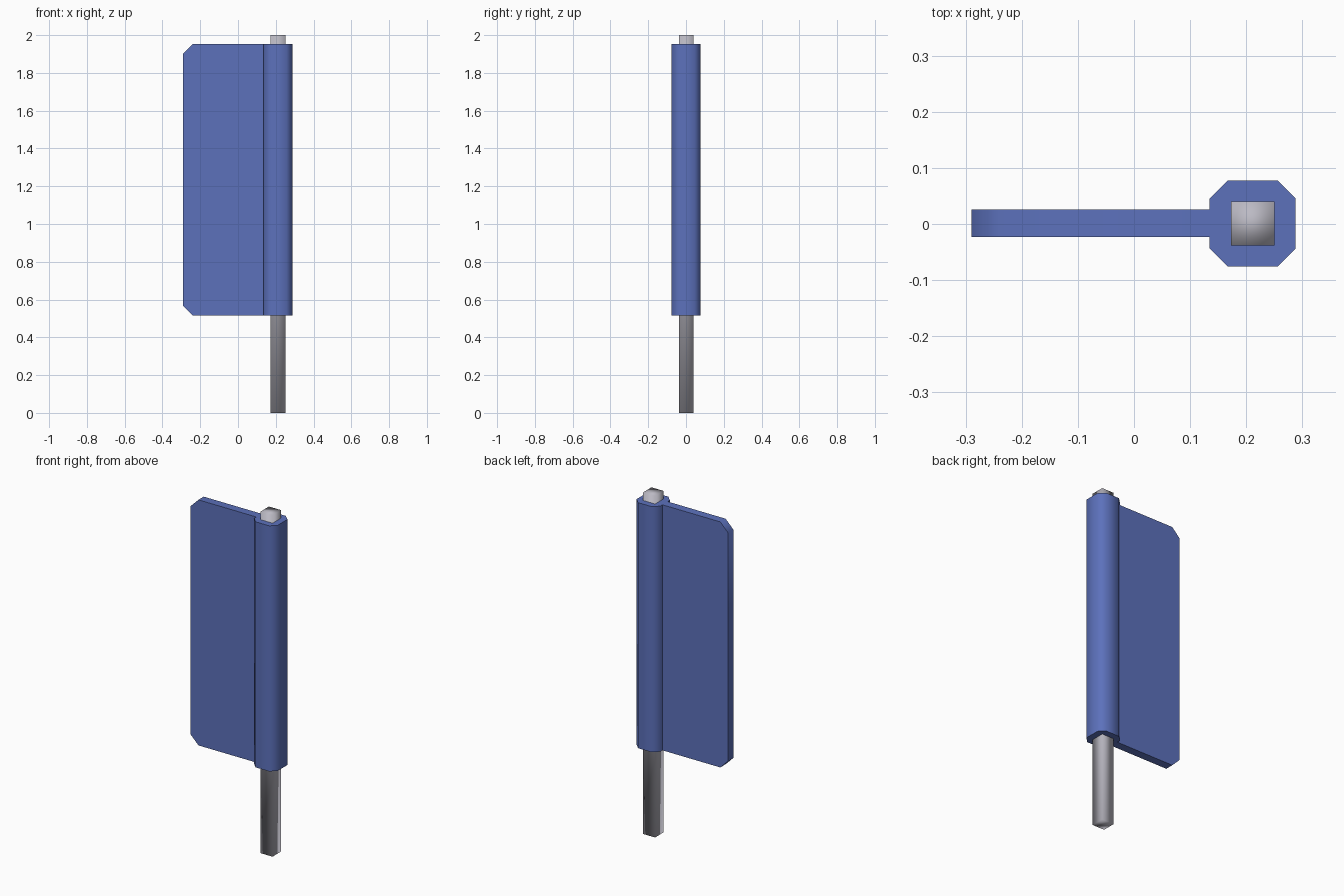
import bpy, bmesh, math
from mathutils import Vector

if "Cube" in bpy.data.objects:
    bpy.data.objects.remove(bpy.data.objects["Cube"])


def material(name, rgb):
    m = bpy.data.materials.new(name)
    m.diffuse_color = (*rgb, 1)
    m.use_nodes = True
    m.node_tree.nodes["Principled BSDF"].inputs["Base Color"].default_value = m.diffuse_color
    return m


BLUE = material("blue_paint", (0.107, 0.165, 0.50))
GREY = material("light_grey_metal", (0.50, 0.49, 0.55))


def prism(name, profile, direction, mat, smooth_angle):
    """Extrude a closed profile; walls are smooth, end caps stay flat."""
    bm = bmesh.new()
    base = bm.faces.new([bm.verts.new(p) for p in profile])
    ext = bmesh.ops.extrude_face_region(bm, geom=[base], use_keep_orig=True)
    top = [v for v in ext["geom"] if isinstance(v, bmesh.types.BMVert)]
    bmesh.ops.translate(bm, verts=top, vec=direction)
    bmesh.ops.recalc_face_normals(bm, faces=bm.faces)
    axis = Vector(direction).normalized()
    for f in bm.faces:
        f.normal_update()
        f.smooth = abs(f.normal.dot(axis)) < 0.5
    mesh = bpy.data.meshes.new(name)
    bm.to_mesh(mesh)
    bm.free()
    mesh.materials.append(mat)
    mesh.set_sharp_from_angle(angle=math.radians(smooth_angle))
    obj = bpy.data.objects.new(name, mesh)
    bpy.context.collection.objects.link(obj)
    return obj


CX, CY = 0.2115, 0.001        # post axis
Z0, Z1 = 0.515, 1.953         # blue part height range

# square post through the whole height
h = 0.039
prism("post", [(CX + sx * h, CY + sy * h, 0)
               for sx, sy in ((-1, -1), (1, -1), (1, 1), (-1, 1))],
      (0, 0, 2), GREY, 100)

# octagonal sleeve around the post
r, c = 0.0765, 0.0445
octagon = [(-c, -r), (c, -r), (r, -c), (r, c), (c, r), (-c, r), (-r, c), (-r, -c)]
prism("sleeve", [(CX + x, CY + y, Z0) for x, y in octagon],
      (0, 0, Z1 - Z0), BLUE, 60)

# flat panel with clipped outer corners, running into the sleeve
k = 0.05
outline = [(0.15, Z0), (0.15, Z1), (-0.29 + k, Z1), (-0.29, Z1 - k),
           (-0.29, Z0 + k), (-0.29 + k, Z0)]
prism("panel", [(x, CY - 0.0245, z) for x, z in outline],
      (0, 0.049, 0), BLUE, 60)
